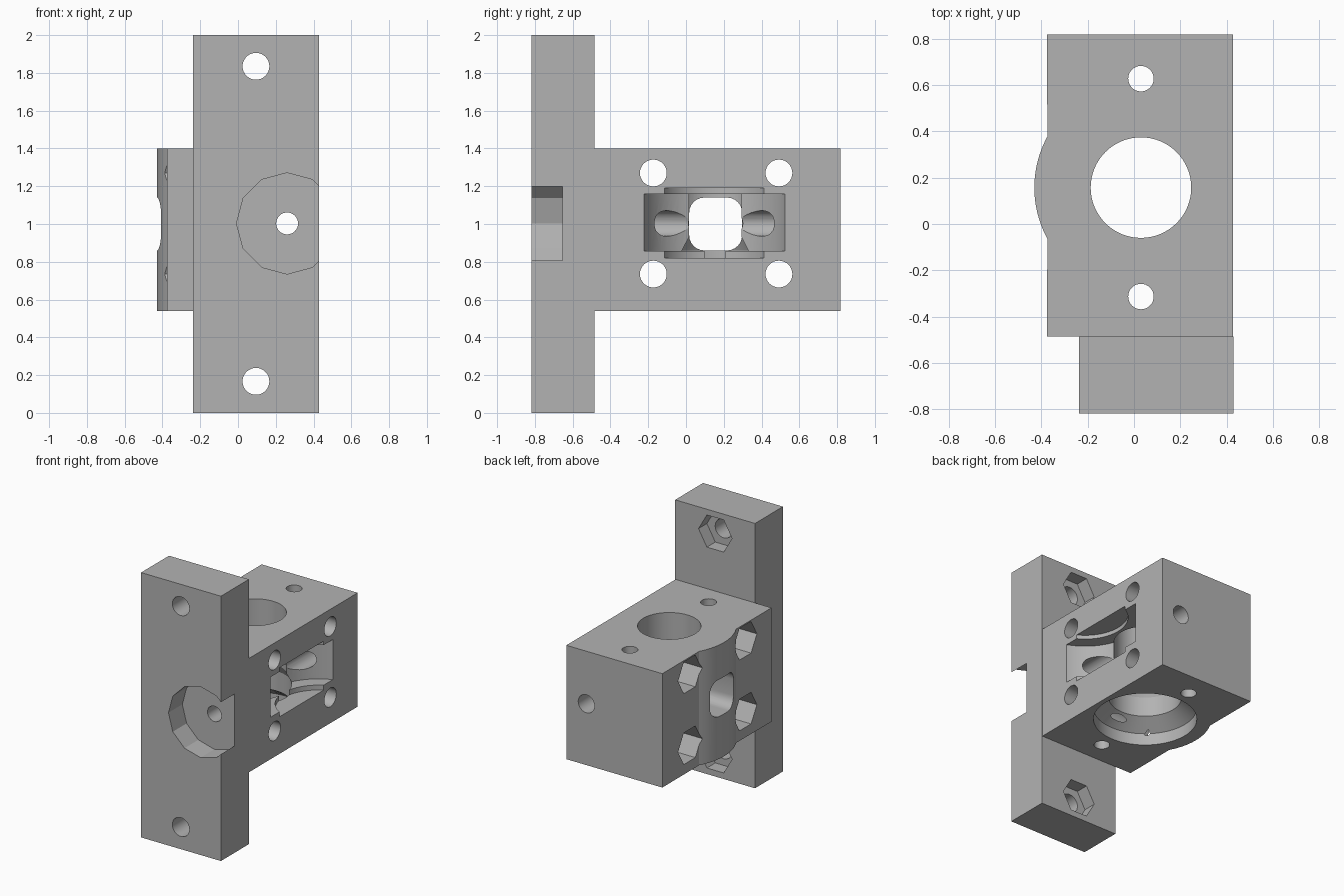
import bpy, bmesh, math
from mathutils import Matrix, Vector

if "Cube" in bpy.data.objects:
    bpy.data.objects.remove(bpy.data.objects["Cube"])

grey = bpy.data.materials.new("grey_plastic")
grey.diffuse_color = (0.45, 0.45, 0.45, 1)
grey.use_nodes = True
grey.node_tree.nodes["Principled BSDF"].inputs["Base Color"].default_value = grey.diffuse_color


def make(name, bm):
    bmesh.ops.recalc_face_normals(bm, faces=bm.faces)
    me = bpy.data.meshes.new(name)
    bm.to_mesh(me)
    bm.free()
    ob = bpy.data.objects.new(name, me)
    bpy.context.collection.objects.link(ob)
    return ob


def box(name, lo, hi):
    bm = bmesh.new()
    bmesh.ops.create_cube(bm, size=1)
    for v in bm.verts:
        v.co = [lo[i] + (v.co[i] + 0.5) * (hi[i] - lo[i]) for i in range(3)]
    return make(name, bm)


def prism(name, pts, offset):
    """Extrude a closed 3D outline along an offset."""
    bm = bmesh.new()
    face = bm.faces.new([bm.verts.new(p) for p in pts])
    res = bmesh.ops.extrude_face_region(bm, geom=[face])
    vs = [g for g in res["geom"] if isinstance(g, bmesh.types.BMVert)]
    bmesh.ops.translate(bm, verts=vs, vec=offset)
    return make(name, bm)


def lathe(name, centre, profile, n=64):
    """Stack of rings (radius, z) about a vertical axis, capped at both ends."""
    bm = bmesh.new()
    rings = [[bm.verts.new((centre[0] + r * math.cos(2 * math.pi * i / n),
                            centre[1] + r * math.sin(2 * math.pi * i / n), z))
              for i in range(n)] for r, z in profile]
    for a, b in zip(rings, rings[1:]):
        for i in range(n):
            j = (i + 1) % n
            bm.faces.new((a[i], a[j], b[j], b[i]))
    bm.faces.new(rings[0])
    bm.faces.new(rings[-1])
    return make(name, bm)


def rod(name, axis, a, b, pos, r, n=32):
    """Cylinder along x, y or z from a to b; pos is the other two coordinates."""
    pts = []
    for i in range(n):
        t = 2 * math.pi * i / n
        u, v = pos[0] + r * math.cos(t), pos[1] + r * math.sin(t)
        pts.append({"x": (a, u, v), "y": (u, a, v), "z": (u, v, a)}[axis])
    d = {"x": (b - a, 0, 0), "y": (0, b - a, 0), "z": (0, 0, b - a)}[axis]
    return prism(name, pts, d)


def boolean(target, other, op):
    m = target.modifiers.new(op, "BOOLEAN")
    m.object, m.operation, m.solver = other, op, "EXACT"
    bpy.context.view_layer.objects.active = target
    bpy.ops.object.modifier_apply(modifier=m.name)
    bpy.data.objects.remove(other)


CX, CY = 0.03, 0.157          # main bore axis

# Block with a rounded bulge on its left side
half = math.asin(0.22 / 0.46)
arc = [(CX - 0.46 * math.cos(t), CY + 0.46 * math.sin(t))
       for t in (half - 2 * half * i / 24 for i in range(25))]
outline = [(-0.375, -0.485), (0.427, -0.485), (0.427, 0.818), (-0.375, 0.818)] + arc
mount = prism("bracket", [(x, y, 0.54) for x, y in outline], (0, 0, 0.86))

# Upright mounting plate
plate = box("plate", (-0.237, -0.818, 0), (0.43, -0.485, 2))
boolean(mount, plate, "UNION")

cuts = []
# Stepped main bore with bearing seat underneath
cuts.append(lathe("bore", (CX, CY), [(0.36, 0.45), (0.36, 0.63), (0.253, 0.71),
                                     (0.253, 0.86), (0.217, 0.93), (0.217, 1.5)]))
# Roller recess open to the right, with washer clearances
cuts.append(lathe("roller_recess", (0.571, 0.15),
                  [(0.30, 0.82), (0.30, 0.857), (0.40, 0.857),
                   (0.40, 1.16), (0.30, 1.16), (0.30, 1.19)]))
# Rounded inspection window through the bulge
win = []
for k, (sy, sz) in enumerate(((1, 1), (-1, 1), (-1, -1), (1, -1))):
    for i in range(7):
        t = math.pi / 2 * (k + i / 6)
        win.append((-0.6, CY + sy * 0.06 + 0.08 * math.cos(t),
                    1 + sz * 0.06 + 0.08 * math.sin(t)))
cuts.append(prism("window", win, (0.6, 0, 0)))
# Cross bolts with deep nut traps
for y in (-0.173, 0.492):
    for z in (0.735, 1.27):
        cuts.append(rod("bolt_hole", "x", -0.6, 0.6, (y, z), 0.071))
        cuts.append(rod("nut_trap", "x", -0.6, -0.20, (y, z), 0.138, 6))
# Vertical screw holes
for y in (-0.313, 0.627):
    cuts.append(rod("screw_hole", "z", 0.4, 1.5, (CX, y), 0.055))
# Plate bolts with nut traps on the rear
for z in (0.167, 1.835):
    cuts.append(rod("plate_hole", "y", -1, -0.3, (0.095, z), 0.071))
    cuts.append(rod("plate_nut_trap", "y", -0.585, -0.3, (0.095, z), 0.14, 6))
# Twelve-sided front recess and feed channel
cuts.append(rod("front_recess", "y", -1, -0.653, (0.26, 1.003), 0.268, 12))
cuts.append(rod("feed_hole", "y", -1, 0, (0.26, 1.003), 0.058))
cuts.append(rod("feed_channel", "y", -0.45, 1, (0.26, 1.003), 0.068))

for c in cuts:
    boolean(mount, c, "DIFFERENCE")

mount.data.materials.clear()
mount.data.materials.append(grey)
for p in mount.data.polygons:
    p.material_index = 0
bpy.ops.object.select_all(action="DESELECT")
mount.select_set(True)
bpy.context.view_layer.objects.active = mount
bpy.ops.object.shade_smooth_by_angle(angle=math.radians(25))
